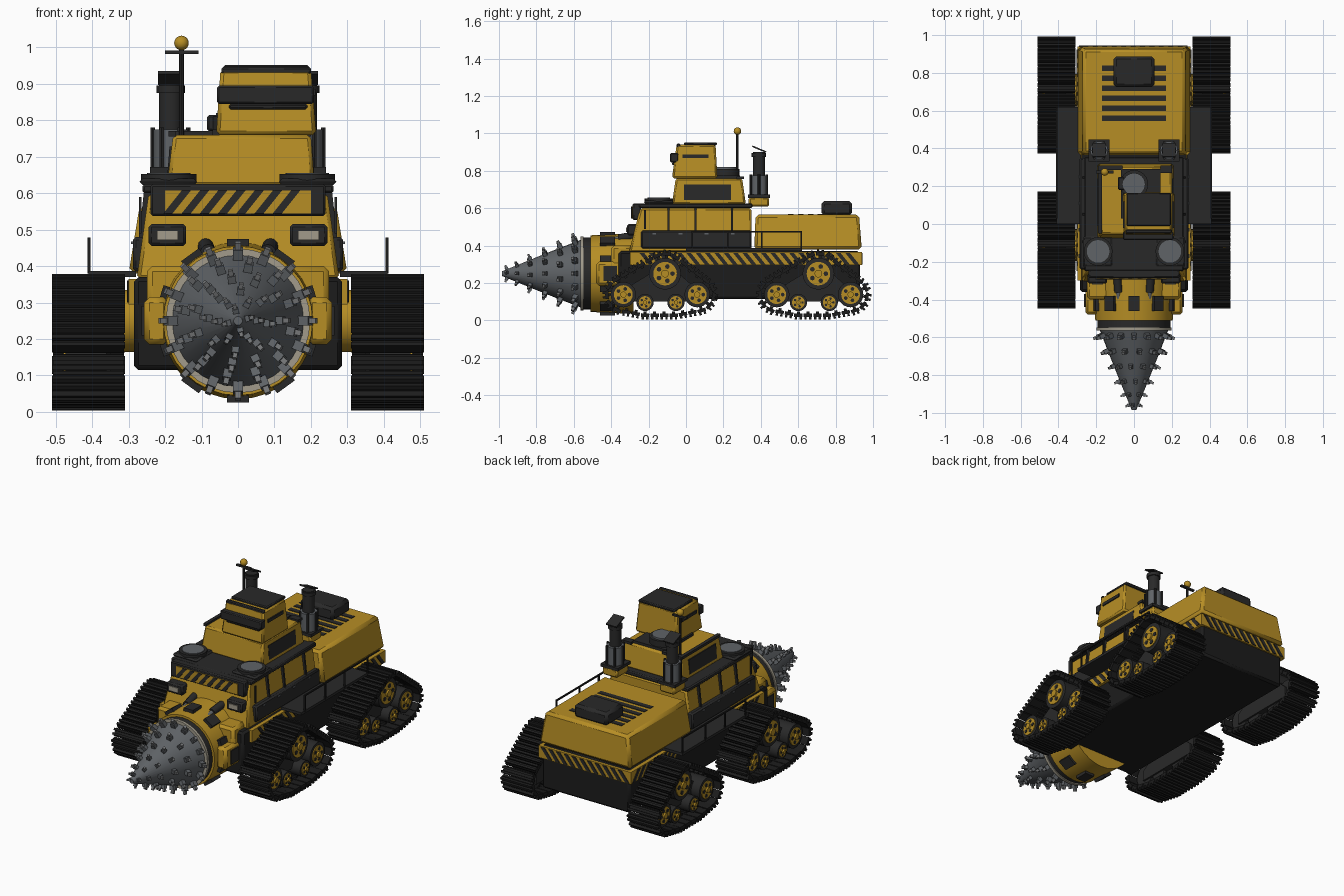
import bpy, bmesh
from math import pi, sin, cos
from mathutils import Vector, Matrix, geometry

cube = bpy.data.objects.get("Cube")
if cube:
    bpy.data.objects.remove(cube, do_unlink=True)


def material(name, rgb):
    m = bpy.data.materials.new(name)
    m.use_nodes = True
    m.diffuse_color = (*rgb, 1)
    m.node_tree.nodes["Principled BSDF"].inputs["Base Color"].default_value = (*rgb, 1)
    return m


YELLOW = material("machine yellow", (0.47, 0.27, 0.018))
DARK = material("dark trim", (0.022, 0.022, 0.022))
BLACK = material("track black", (0.012, 0.012, 0.012))
STEEL = material("drill steel", (0.115, 0.125, 0.135))
TOOTH = material("tooth steel", (0.17, 0.175, 0.18))
PALE = material("pale lens", (0.36, 0.33, 0.26))


def box(bm, x0, x1, y0, y1, z0, z1, top=None, matrix=None):
    """Box; top gives a different x and y extent for the upper face."""
    t = top or (x0, x1, y0, y1)
    ring = [(0, 2), (1, 2), (1, 3), (0, 3)]
    low = [(x0, x1, y0, y1)[i] for p in ring for i in p]
    high = [t[i] for p in ring for i in p]
    v = [Vector((c[2 * i], c[2 * i + 1], z)) for c, z in ((low, z0), (high, z1)) for i in range(4)]
    v = [bm.verts.new(matrix @ p if matrix else p) for p in v]
    bm.faces.new(v[:4])
    bm.faces.new(v[4:])
    for i in range(4):
        j = (i + 1) % 4
        bm.faces.new((v[i], v[j], v[4 + j], v[4 + i]))


def cyl(bm, p0, p1, r0, r1=None, n=24):
    p0, p1 = Vector(p0), Vector(p1)
    d = p1 - p0
    m = Matrix.Translation((p0 + p1) / 2) @ d.to_track_quat("Z", "Y").to_matrix().to_4x4()
    bmesh.ops.create_cone(bm, cap_ends=True, segments=n, radius1=r0,
                          radius2=r0 if r1 is None else r1, depth=d.length, matrix=m)


def prism(bm, points, origin, u, v, n):
    """Flat outline in the u, v plane, extruded along n."""
    o, u, v, n = map(Vector, (origin, u, v, n))
    a = [bm.verts.new(o + u * p + v * q) for p, q in points]
    b = [bm.verts.new(w.co + n) for w in a]
    bm.faces.new(a)
    bm.faces.new(b)
    for i in range(len(a)):
        j = (i + 1) % len(a)
        bm.faces.new((a[i], a[j], b[j], b[i]))


def stripes(bm, length, height, pitch, origin, u, v, n):
    w, x = pitch * 0.5, 0.0
    while x + w + height * 0.8 <= length:
        prism(bm, [(x, 0), (x + w, 0), (x + w + height * .8, height), (x + height * .8, height)],
              origin, u, v, n)
        x += pitch


def part(name, mat, build, mirror=False, bevel=0):
    bm = bmesh.new()
    build(bm)
    if mirror:
        g = bmesh.ops.duplicate(bm, geom=bm.verts[:] + bm.edges[:] + bm.faces[:])["geom"]
        bmesh.ops.scale(bm, vec=(-1, 1, 1), verts=[e for e in g if isinstance(e, bmesh.types.BMVert)])
    bmesh.ops.recalc_face_normals(bm, faces=bm.faces[:])
    me = bpy.data.meshes.new(name)
    bm.to_mesh(me)
    bm.free()
    me.materials.append(mat)
    ob = bpy.data.objects.new(name, me)
    bpy.context.collection.objects.link(ob)
    bpy.ops.object.select_all(action="DESELECT")
    ob.select_set(True)
    bpy.context.view_layer.objects.active = ob
    bpy.ops.object.shade_smooth_by_angle(angle=0.6)
    if bevel:
        mod = ob.modifiers.new("bevel", "BEVEL")
        mod.width, mod.segments = bevel, 1


def boxes(name, mat, *specs, mirror=False, bevel=0):
    part(name, mat, lambda bm: [box(bm, *s) for s in specs], mirror, bevel)


def cyls(name, mat, *specs, mirror=False):
    part(name, mat, lambda bm: [cyl(bm, *s) for s in specs], mirror)


# Chassis and its hazard band
boxes("chassis", BLACK, (-.285, .285, -.36, .93, .115, .37), bevel=.012)
boxes("chassis_band", YELLOW, (-.3, .3, -.3, .94, .295, .365))


def band_stripes(bm):
    for s in (-1, 1):
        stripes(bm, 1.2, .06, .05, (s * .3, .925, .3), (0, -1, 0), (0, 0, 1), (s * .004, 0, 0))
    stripes(bm, .58, .06, .05, (-.29, .94, .3), (1, 0, 0), (0, 0, 1), (0, .004, 0))


part("band_stripes", DARK, band_stripes)

# Front hull
boxes("front_hull", YELLOW, (-.278, .278, -.305, .35, .365, .6, (-.245, .245, -.245, .35)), bevel=.01)
boxes("hull_roof_trim", DARK, (-.262, .262, -.25, .355, .6, .625), bevel=.006)
boxes("side_lockers", DARK, (.24, .288, -.24, .35, .385, .48), mirror=True, bevel=.008)
boxes("locker_handles", STEEL, *[(.287, .293, y, y + .02, .46, .468) for y in (-.18, -.04, .1, .24)], mirror=True)
boxes("hull_ribs", DARK, *[(.24, .272, y, y + .012, .48, .605, (.23, .258, y, y + .012))
                           for y in (-.1, .045, .24)], mirror=True)
boxes("grab_rails", DARK, (.265, .271, -.225, -.215, .49, .59), mirror=True)
boxes("nose_panel_frame", DARK, (-.24, .24, -.285, -.24, .537, .625), bevel=.006)
boxes("nose_panel", YELLOW, (-.2, .2, -.289, -.28, .544, .608))
part("nose_stripes", DARK, lambda bm: stripes(
    bm, .41, .064, .05, (-.205, -.289, .544), (1, 0, 0), (0, 0, 1), (0, -.004, 0)))
boxes("headlight_housings", DARK, (.142, .245, -.315, -.25, .455, .515), mirror=True, bevel=.008)
boxes("headlight_lenses", PALE, (.165, .222, -.32, -.31, .472, .497), mirror=True)

# Roof lamps
boxes("roof_lamp_bases", DARK, (.112, .27, -.225, -.065, .622, .64), mirror=True, bevel=.015)
cyls("roof_lamp_rings", DARK, ((.19, -.145, .63), (.19, -.145, .652), .076), mirror=True)
cyls("roof_lamp_lenses", STEEL, ((.19, -.145, .64), (.19, -.145, .656), .06), mirror=True)

# Cabin
boxes("cabin", YELLOW, (-.195, .21, -.075, .32, .62, .76, (-.178, .2, -.055, .3)), bevel=.01)
boxes("cabin_windows", DARK, (.19, .209, -.01, .24, .645, .728, (.19, .205, -.01, .24)),
      (-.194, -.18, -.01, .24, .645, .728, (-.188, -.17, -.01, .24)))
boxes("cabin_roof_plate", DARK, (-.07, .14, .03, .29, .755, .775),
      (-.19, -.06, .285, .31, .755, .77), (-.19, -.17, -.05, .31, .755, .77), (.14, .2, .27, .31, .755, .77))
cyls("hatch_ring", DARK, ((0, .21, .77), (0, .21, .81), .075))
cyls("hatch_lid", STEEL, ((0, .21, .81), (0, .21, .82), .06))
boxes("hatch_box", DARK, (-.085, -.05, .18, .25, .77, .815), bevel=.006)

# Lookout turret
boxes("turret", YELLOW, (-.06, .215, -.075, .168, .76, .94, (-.048, .2, -.05, .158)), bevel=.01)
boxes("turret_visor", DARK, (-.057, .208, -.085, -.04, .845, .895), (-.025, .19, -.075, -.04, .83, .845), bevel=.005)
boxes("turret_roof", DARK, (-.04, .195, -.01, .165, .935, .952), (-.045, .2, -.05, -.03, .925, .946), bevel=.005)
boxes("turret_slits", DARK, (.19, .212, -.02, .12, .868, .886), (-.058, -.04, -.02, .12, .868, .886))

# Antenna
cyls("antenna_mast", DARK, ((-.155, .275, .75), (-.155, .275, 1), .007, .007, 10))
boxes("antenna_crossbar", DARK, (-.2, -.108, .268, .282, .982, .992))
part("antenna_ball", YELLOW, lambda bm: bmesh.ops.create_uvsphere(
    bm, u_segments=16, v_segments=10, radius=.02, matrix=Matrix.Translation((-.155, .275, 1.012))))

# Exhaust stacks
EX, EY = .185, .39
boxes("exhaust_brackets", YELLOW, (EX - .05, EX + .05, .335, .445, .608, .66), mirror=True, bevel=.01)
boxes("exhaust_plates", DARK, (EX - .056, EX + .056, .332, .448, .655, .672), mirror=True)
cyls("exhaust_mufflers", STEEL, ((EX, EY, .66), (EX, EY, .775), .047), mirror=True)
part("exhaust_guards", DARK, lambda bm: [
    cyl(bm, (EX + .049 * cos(a), EY + .049 * sin(a), .66), (EX + .049 * cos(a), EY + .049 * sin(a), .78), .007, .007, 6)
    for a in (k * pi / 3 for k in range(6))], mirror=True)
cyls("exhaust_pipes", DARK, ((EX, EY, .77), (EX, EY, .9), .032), ((EX, EY, .875), (EX, EY, .895), .039), mirror=True)
part("exhaust_flaps", DARK, lambda bm: box(
    bm, -.034, .034, -.04, .04, 0, .008,
    matrix=Matrix.Translation((EX, EY, .912)) @ Matrix.Rotation(-.4, 4, "X")), mirror=True)

# Engine housing
boxes("engine_housing", YELLOW, (-.3, .3, .365, .94, .38, .565, (-.27, .27, .372, .925)), bevel=.015)
boxes("engine_vents", DARK, *[(-.17, .17, y - .015, y + .015, .56, .568)
                              for y in (.56, .613, .666, .719, .772, .825)])
boxes("engine_intake", DARK, (-.108, .108, .725, .888, .56, .638), bevel=.015)

# Walkways with railings
boxes("walkways", DARK, (.28, .41, 0, .62, .37, .386), mirror=True)
boxes("railings", BLACK, (.405, .413, .03, .62, .47, .478),
      *[(.405, .413, y, y + .008, .38, .475) for y in (.03, .22, .4, .612)], mirror=True)

# Drill housing
CZ = .25
cyls("drill_housing", YELLOW, ((0, -.51, CZ), (0, -.28, CZ), .205, .215, 32))
boxes("drill_shroud", YELLOW, (-.25, .25, -.4, -.28, .2, .4), bevel=.015)
boxes("shroud_brackets", YELLOW, (.19, .258, -.48, -.3, .185, .315), mirror=True, bevel=.015)
boxes("bracket_pads", DARK, (.2, .264, -.44, -.37, .21, .29), mirror=True)
cyls("drill_bearing", DARK, ((0, -.55, CZ), (0, -.5, CZ), .192, .192, 32))
cyls("drill_rim", PALE, ((0, -.565, CZ), (0, -.548, CZ), .198, .198, 32))
part("housing_clamps", DARK, lambda bm: [
    box(bm, -.03, .03, -.46, -.38, .19, .224,
        matrix=Matrix.Translation((0, 0, CZ)) @ Matrix.Rotation(k * pi / 5, 4, "Y")) for k in range(10)])
cyls("drill_pistons", STEEL, ((.075, -.45, .42), (.09, -.27, .455), .013, .013, 12), mirror=True)
cyls("piston_sleeves", DARK, ((.082, -.36, .438), (.09, -.26, .457), .022, .022, 12), mirror=True)

# Drill cone and cutting teeth
cyls("drill_cone", STEEL, ((0, -.75, CZ), (0, -.56, CZ), .108, .182, 32),
     ((0, -.985, CZ), (0, -.75, CZ), .012, .108, 32))


def teeth(bm, lo, hi, half):
    for k, (y, n) in enumerate(((-.59, 16), (-.67, 12), (-.75, 11), (-.83, 8), (-.9, 6), (-.955, 4))):
        r = .182 * (-y - 1) / -.43
        size = .6 + .4 * r / .17
        for i in range(n):
            m = (Matrix.Translation((0, 0, CZ)) @ Matrix.Rotation(2 * pi * (i + k * .37) / n, 4, "Y")
                 @ Matrix.Translation((0, y, r)) @ Matrix.Rotation(.4, 4, "X"))
            box(bm, -half * size, half * size, -half * size, half * size, lo * size, hi * size, matrix=m)


part("tooth_holders", STEEL, lambda bm: teeth(bm, -.03, .026, .013))
part("tooth_tips", TOOTH, lambda bm: teeth(bm, .02, .045, .008))

# Track units: wheel centre y, z, wheel radius, belt radius
WHEELS = ((-.112, .25, .085, .105), (-.335, .138, .068, .088), (.06, .138, .068, .088),
          (-.219, .096, .046, .068), (-.054, .096, .046, .068))


def belt(bm, dy):
    pts = [Vector((y + r * cos(k * pi / 24), z + r * sin(k * pi / 24)))
           for y, z, _, r in WHEELS for k in range(48)]
    loop = [pts[i] for i in geometry.convex_hull_2d(pts)]
    edges = list(zip(loop, loop[1:] + loop[:1]))
    pitch = sum((b - a).length for a, b in edges) / 28
    centre = Vector((-.13, .17))
    need = 0.0
    for a, b in edges:
        d = (b - a).length
        while need < d:
            p, t = a.lerp(b, need / d), (b - a) / d
            n = Vector((t.y, -t.x))
            n = n if n.dot(p - centre) > 0 else -n
            m = Matrix(((1, 0, 0, .41), (0, t.x, n.x, p.x + dy), (0, t.y, n.y, p.y), (0, 0, 0, 1)))
            h = pitch * .44
            box(bm, -.098, .098, -h, h, -.009, .009, matrix=m)
            for c in (-.55 * h, .55 * h):
                box(bm, -.1, .1, c - .006, c + .006, .008, .023, matrix=m)
            box(bm, -.02, .02, -.008, .008, -.02, -.008, matrix=m)
            need += pitch
        need -= d


def wheel_discs(bm, dy, x0, x1, scale):
    for y, z, r, _ in WHEELS:
        cyl(bm, (x0, y + dy, z), (x1, y + dy, z), r * scale)


def wheel_holes(bm, dy):
    for y, z, r, _ in WHEELS:
        for k in range(5):
            a = 2 * pi * k / 5
            c = (y + dy + r * .47 * cos(a), z + r * .47 * sin(a))
            cyl(bm, (.47, *c), (.481, *c), r * .15, r * .15, 8)


for end, dy in (("front", 0), ("rear", .82)):
    part(end + "_track_belts", BLACK, lambda bm: belt(bm, dy), mirror=True)
    part(end + "_wheel_tyres", DARK, lambda bm: wheel_discs(bm, dy, .36, .473, 1), mirror=True)
    part(end + "_wheel_hubs", YELLOW, lambda bm: wheel_discs(bm, dy, .46, .478, .74), mirror=True)
    part(end + "_wheel_caps", YELLOW, lambda bm: wheel_discs(bm, dy, .47, .488, .24), mirror=True)
    part(end + "_wheel_holes", DARK, lambda bm: wheel_holes(bm, dy), mirror=True)
    part(end + "_track_frames", DARK, lambda bm: prism(
        bm, [(-.34, .1), (.065, .1), (.065, .16), (-.06, .27), (-.16, .27), (-.34, .16)],
        (.35, dy, 0), (0, 1, 0), (0, 0, 1), (.07, 0, 0)), mirror=True)
    cyls(end + "_axle_housings", YELLOW, ((.27, dy - .112, .25), (.325, dy - .112, .25), .085), mirror=True)
    cyls(end + "_axles", DARK, ((.27, dy - .112, .25), (.37, dy - .112, .25), .04), mirror=True)
